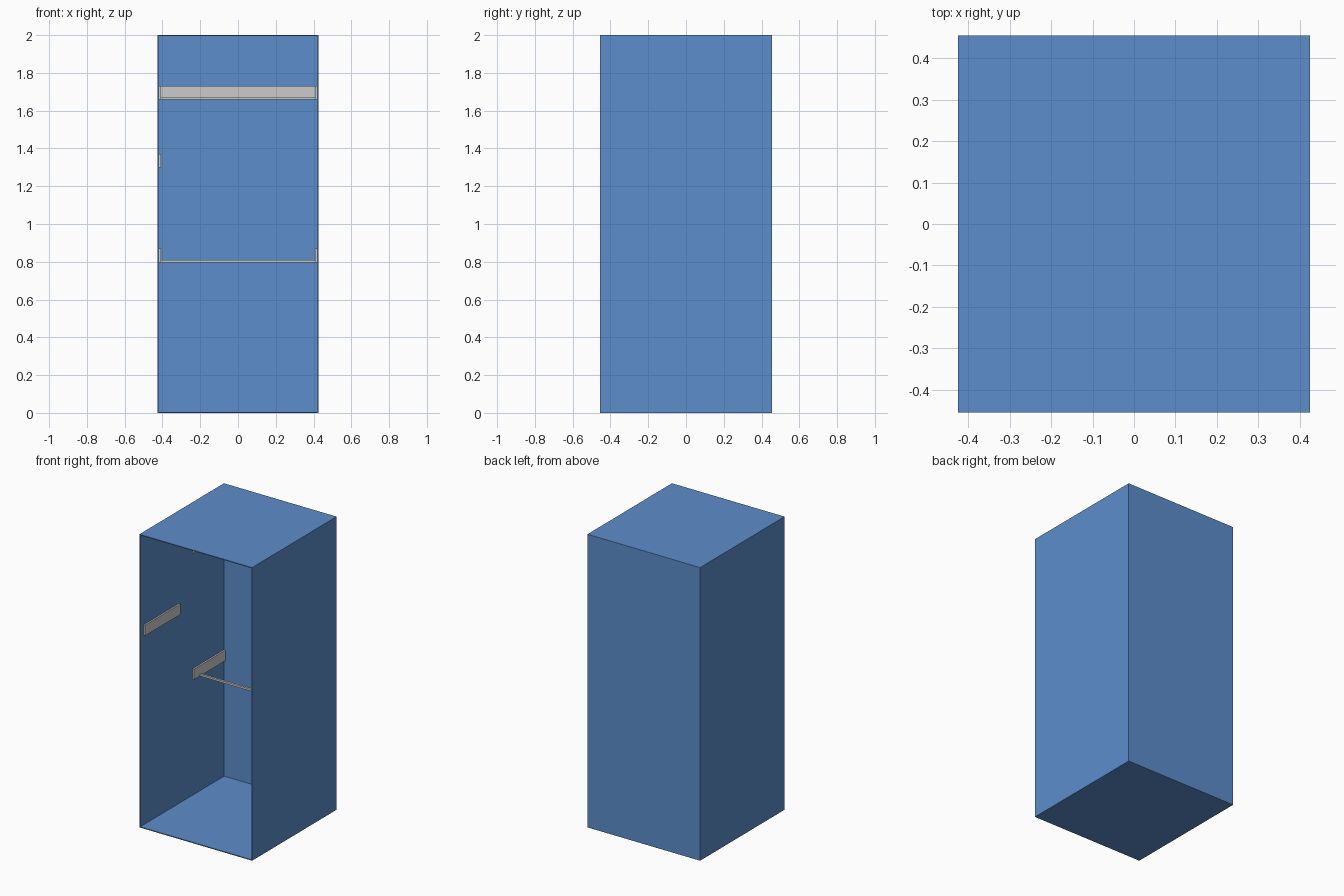
import bpy

if "Cube" in bpy.data.objects:
    bpy.data.objects.remove(bpy.data.objects["Cube"])

W, D, H, T = 0.85, 0.91, 2.0, 0.006   # cabinet size and sheet thickness

blue = bpy.data.materials.new("blue_paint")
blue.diffuse_color = (0.11, 0.27, 0.60, 1)
blue.use_nodes = True
blue.node_tree.nodes["Principled BSDF"].inputs["Base Color"].default_value = blue.diffuse_color


def box(name, x, y, z, mat=None):
    """Box from (min, max) ranges."""
    bpy.ops.mesh.primitive_cube_add(size=1, location=[sum(r) / 2 for r in (x, y, z)])
    ob = bpy.context.object
    ob.name = name
    ob.scale = [r[1] - r[0] for r in (x, y, z)]
    bpy.ops.object.transform_apply(location=False, rotation=False, scale=True)
    if mat:
        ob.data.materials.append(mat)
    return ob


hw, hd = W / 2, D / 2
iw, back = hw - T, hd - T   # inside faces

# Open-fronted cabinet shell
box("floor_panel", (-hw, hw), (-hd, hd), (0, T), blue)
box("roof_panel", (-hw, hw), (-hd, hd), (H - T, H), blue)
box("back_panel", (-iw, iw), (back, hd), (T, H - T), blue)
for side, s in (("left", -1), ("right", 1)):
    box(side + "_wall", sorted((s * iw, s * hw)), (-hd, hd), (T, H - T), blue)


def bracket(name, s, y, z):
    """Flat rail fixed to a side wall."""
    box(name, sorted((s * iw, s * 0.408)), y, (z, z + 0.072))


# Rear rail pairs, each carrying a thin cross bar
for level, z in (("lower", 0.797), ("upper", 1.658)):
    for side, s in (("left", -1), ("right", 1)):
        bracket(f"{level}_{side}_rail", s, (0.11, back), z)
    box(level + "_cross_bar", (-0.408, 0.408), (0.172, 0.187), (z, z + 0.013))

# Single front rail on the left wall
bracket("middle_left_rail", -1, (-0.42, -0.035), 1.298)

# Flat strip across the back at the upper level
box("upper_back_strip", (-0.408, 0.408), (back - 0.015, back), (1.658, 1.73))
